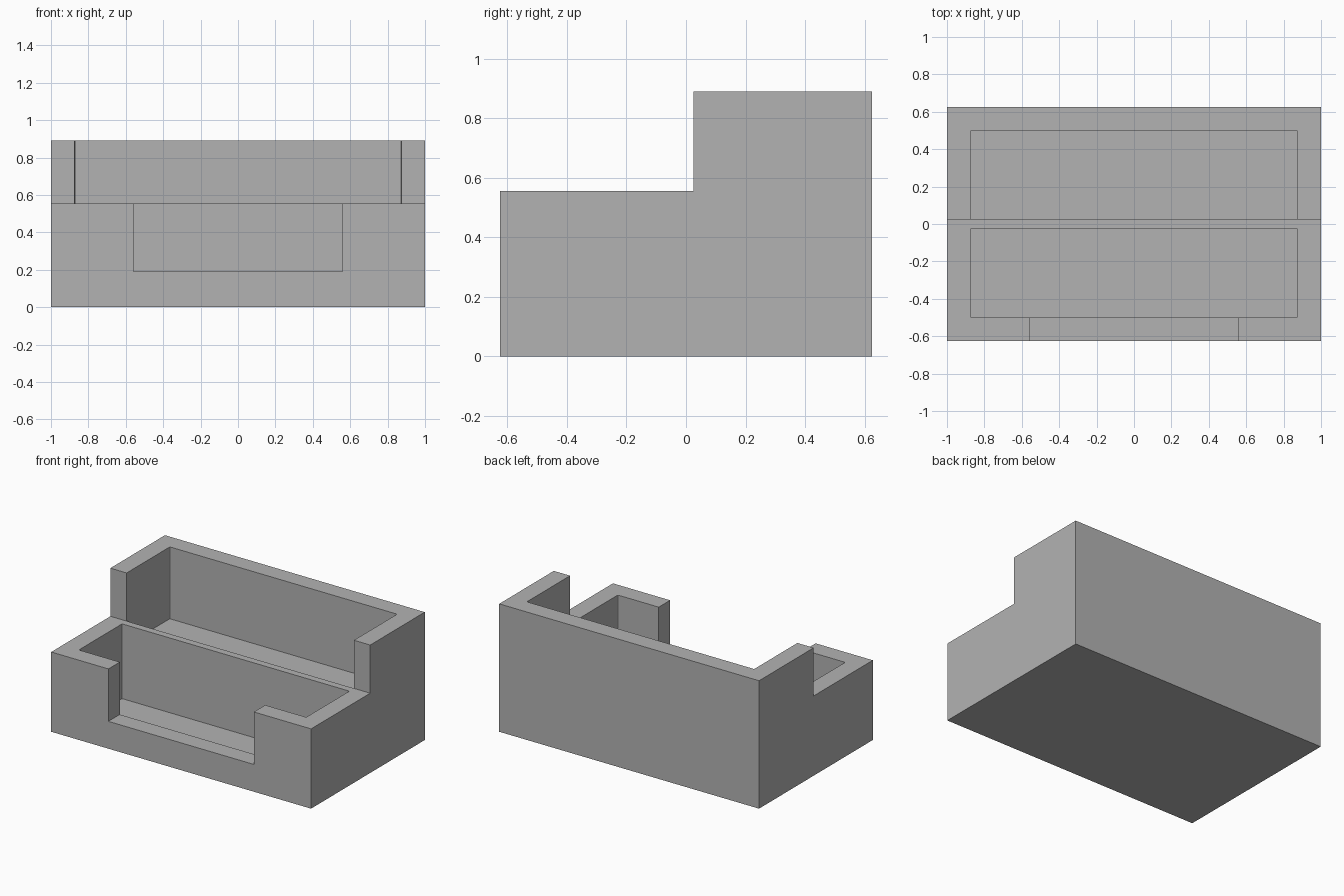
import bpy
import bmesh

cube = bpy.data.objects.get("Cube")
if cube:
    bpy.data.objects.remove(cube, do_unlink=True)

GREY = (0.45, 0.45, 0.45, 1)
grey = bpy.data.materials.new("plain grey")
grey.use_nodes = True
grey.diffuse_color = GREY
grey.node_tree.nodes["Principled BSDF"].inputs["Base Color"].default_value = GREY

DEPTH = 0.625      # half depth of the body
STEP = 0.025       # where the rear tier begins
LOW, HIGH = 0.555, 0.89
INNER = 0.875      # half width of the pockets


def add_object(name, bm):
    bmesh.ops.recalc_face_normals(bm, faces=bm.faces)
    mesh = bpy.data.meshes.new(name)
    bm.to_mesh(mesh)
    bm.free()
    mesh.materials.append(grey)
    obj = bpy.data.objects.new(name, mesh)
    bpy.context.collection.objects.link(obj)
    return obj


def cutter(name, half_x, y0, y1, z0, z1, radius=0):
    """Box used for cutting, with optionally rounded upright edges."""
    bm = bmesh.new()
    bmesh.ops.create_cube(bm, size=1)
    for v in bm.verts:
        v.co = (v.co.x * 2 * half_x,
                y1 if v.co.y > 0 else y0,
                z1 if v.co.z > 0 else z0)
    if radius:
        upright = [e for e in bm.edges
                   if abs(e.verts[0].co.z - e.verts[1].co.z) > 0.01]
        bmesh.ops.bevel(bm, geom=upright, offset=radius, segments=2,
                        profile=0.5, affect='EDGES')
    obj = add_object(name, bm)
    obj.hide_render = True
    return obj


# Stepped body: side profile extruded across the width
bm = bmesh.new()
profile = [(-DEPTH, 0), (DEPTH, 0), (DEPTH, HIGH),
           (STEP, HIGH), (STEP, LOW), (-DEPTH, LOW)]
face = bm.faces.new([bm.verts.new((-1, y, z)) for y, z in profile])
side = bmesh.ops.extrude_face_region(bm, geom=[face])["geom"]
bmesh.ops.translate(bm, vec=(2, 0, 0),
                    verts=[g for g in side if isinstance(g, bmesh.types.BMVert)])
body = add_object("two_tier_holder", bm)

# Front pocket, its front notch, open rear tier and rear pocket
cutters = [
    cutter("front_pocket_cutter", INNER, -0.5, -0.025, 0.035, 1, 0.008),
    cutter("front_notch_cutter", 0.56, -0.8, -0.4, 0.19, 1),
    cutter("rear_opening_cutter", INNER, -0.1, 0.5, LOW, 1, 0.008),
    cutter("rear_pocket_cutter", INNER, STEP, 0.5, 0.39, 1, 0.008),
]
for tool in cutters:
    mod = body.modifiers.new(tool.name, 'BOOLEAN')
    mod.operation = 'DIFFERENCE'
    mod.solver = 'EXACT'
    mod.object = tool

# Bake the cuts and drop the cutters
bpy.context.view_layer.update()
graph = bpy.context.evaluated_depsgraph_get()
result = bpy.data.meshes.new_from_object(body.evaluated_get(graph))
body.modifiers.clear()
body.data = result
for tool in cutters:
    bpy.data.objects.remove(tool, do_unlink=True)
